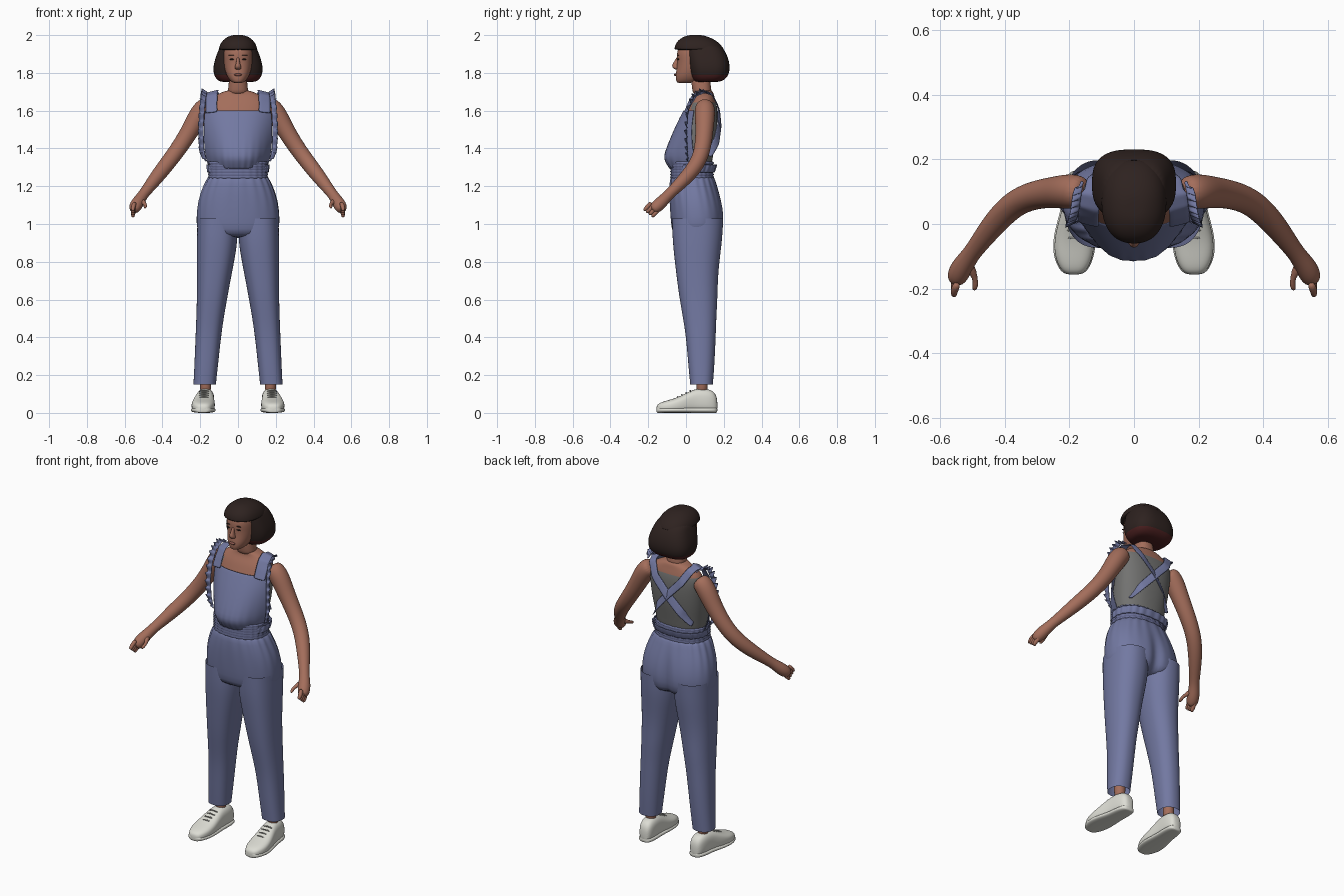
import bpy, bmesh, math
from mathutils import Vector

cube = bpy.data.objects.get("Cube")
if cube:
    bpy.data.objects.remove(cube, do_unlink=True)


def material(name, r, g, b):
    m = bpy.data.materials.new(name)
    m.use_nodes = True
    m.diffuse_color = (r, g, b, 1)
    bsdf = m.node_tree.nodes["Principled BSDF"]
    bsdf.inputs["Base Color"].default_value = (r, g, b, 1)
    bsdf.inputs["Roughness"].default_value = 0.8
    return m


BLUE = material("slate blue cloth", 0.17, 0.19, 0.36)
BAND = material("dark blue gathers", 0.11, 0.12, 0.24)
SKIN = material("warm skin", 0.37, 0.155, 0.105)
LIPS = material("lips", 0.25, 0.09, 0.07)
HAIR = material("dark brown hair", 0.027, 0.016, 0.014)
UNDER = material("reddish hair underside", 0.07, 0.014, 0.014)
GRAY = material("gray undershirt", 0.17, 0.17, 0.165)
WHITE = material("off white shoe", 0.72, 0.72, 0.66)
LACE = material("gray lace", 0.3, 0.3, 0.28)


def loft(name, rings, mats, closed=True, caps=True, mirror=False, smooth=2,
         rule=None, thick=0):
    """Skin a list of point rings into one object."""
    bm = bmesh.new()
    rows = [[bm.verts.new(p) for p in ring] for ring in rings]
    n = len(rows[0])
    for a, b in zip(rows, rows[1:]):
        for i in range(n if closed else n - 1):
            j = (i + 1) % n
            bm.faces.new((a[i], a[j], b[j], b[i]))
    if closed and caps:
        bm.faces.new(rows[0])
        bm.faces.new(rows[-1])
    bmesh.ops.recalc_face_normals(bm, faces=bm.faces)
    for f in bm.faces:
        f.smooth = True
        if rule:
            f.material_index = rule(f.calc_center_median(), f.normal)
    mesh = bpy.data.meshes.new(name)
    bm.to_mesh(mesh)
    bm.free()
    for m in mats:
        mesh.materials.append(m)
    ob = bpy.data.objects.new(name, mesh)
    bpy.context.collection.objects.link(ob)
    if thick:
        ob.modifiers.new("thickness", "SOLIDIFY").thickness = thick
    if mirror:
        ob.modifiers.new("mirror", "MIRROR").use_mirror_merge = False
    if smooth:
        sub = ob.modifiers.new("smooth", "SUBSURF")
        sub.levels = sub.render_levels = smooth
    return ob


def power(v, n):
    return math.copysign(abs(v) ** (2 / n), v)


def oval(z, x0, x1, y0, y1, n=2.3, flute=0, folds=14, seg=32):
    """Horizontal rounded section between x and y limits, optionally pleated."""
    ring = []
    for i in range(seg):
        a = math.tau * i / seg
        k = 1 + flute * math.sin(folds * a)
        ring.append(Vector(((x0 + x1) / 2 + k * (x1 - x0) / 2 * power(math.cos(a), n),
                            (y0 + y1) / 2 + k * (y1 - y0) / 2 * power(math.sin(a), n), z)))
    return ring


def body(rows, **kw):
    """Sections centred on x = 0: height, half width, front, back."""
    return [oval(z, -w, w, f, b, **kw) for z, w, f, b in rows]


def tube(name, pts, mat, mirror=True, seg=14, smooth=1):
    """Round limb through (x, y, z, radius) points."""
    ps = [Vector(p[:3]) for p in pts]
    rings = []
    for i, p in enumerate(ps):
        t = (ps[min(i + 1, len(ps) - 1)] - ps[max(i - 1, 0)]).normalized()
        u = t.cross(Vector((0.3, 1, 0.2))).normalized()
        v = t.cross(u)
        r = pts[i][3]
        rings.append([p + r * (u * math.cos(math.tau * k / seg) + v * math.sin(math.tau * k / seg))
                      for k in range(seg)])
    return loft(name, rings, [mat], mirror=mirror, smooth=smooth)


def ball(name, loc, size, mat, mirror=False):
    rings = []
    for i in range(1, 8):
        a = math.pi * i / 8
        rings.append([Vector(loc) + Vector((size[0] * math.sin(a) * math.cos(math.tau * k / 12),
                                            size[1] * math.sin(a) * math.sin(math.tau * k / 12),
                                            -size[2] * math.cos(a))) for k in range(12)])
    return loft(name, rings, [mat], mirror=mirror, smooth=1)


def sample(pts, t):
    """Point on a polyline, t from 0 to 1."""
    s = t * (len(pts) - 1)
    i = min(int(s), len(pts) - 2)
    return Vector(pts[i]).lerp(Vector(pts[i + 1]), s - i)


# Torso: skin chest and shoulders, gray undershirt elsewhere
def shirt(c, n):
    return 0 if c.z > 1.65 or (c.y < 0.03 and c.z > 1.5) else 1


loft("torso", body([(1.25, .14, -.06, .13), (1.35, .15, -.07, .14), (1.45, .165, -.06, .16),
                    (1.55, .167, -.02, .168), (1.61, .168, .005, .166), (1.645, .162, .02, .16),
                    (1.675, .135, .04, .15), (1.695, .09, .045, .145), (1.71, .055, .04, .135)]),
     [SKIN, GRAY], rule=shirt)
loft("neck", body([(1.68, .06, .035, .14), (1.72, .05, .033, .132), (1.8, .047, .02, .125)]), [SKIN])

# Bib front, curved round to the sides
bib = []
for z, w, front, edge in [(1.29, .15, -.085, .04), (1.315, .162, -.1, .05), (1.345, .172, -.118, .05),
                          (1.38, .178, -.112, .04), (1.45, .184, -.085, .03), (1.53, .184, -.05, .03),
                          (1.59, .178, -.019, .04), (1.603, .176, -.013, .04)]:
    row = []
    for i in range(33):
        u = i / 16 - 1
        crease = .004 * math.sin(i * 1.9) * max(0, (1.42 - z) / .12)
        row.append(Vector((w * u, front + crease + (edge - front) * abs(u) ** 2.6, z)))
    bib.append(row)
loft("bib", bib, [BLUE], closed=False, smooth=1, thick=.006)

# Straps over the shoulders, crossing on the back
strap_path = [(.142, -.005, 1.59), (.142, .018, 1.64), (.14, .045, 1.685), (.135, .09, 1.705),
              (.125, .14, 1.69), (.085, .175, 1.62), (0, .181, 1.53), (-.08, .165, 1.44),
              (-.13, .115, 1.365)]
strap = []
for i in range(33):
    t = i / 32
    p = sample(strap_path, t)
    d = sample(strap_path, min(t + .03, 1)) - sample(strap_path, max(t - .03, 0))
    out = p - Vector((p.x * .8, .085, min(p.z - .06, 1.6)))
    side = d.cross(out).normalized() * (.034 if t < .4 else .024)
    strap.append([p - side, p, p + side])
loft("shoulder_strap", strap, [BLUE], closed=False, mirror=True, smooth=1, thick=.006)

# Frilled armhole trim
frill_path = [(.165, .01, 1.33), (.178, .005, 1.4), (.182, .002, 1.5), (.176, .012, 1.6),
              (.168, .04, 1.67), (.162, .085, 1.7), (.155, .13, 1.69)]
frill = []
for i in range(97):
    p = sample(frill_path, i / 96)
    wave = math.sin(i * math.tau / 7)
    reach = .03 * min(1, i / 12 + .3, (96 - i) / 12 + .3)
    rise = Vector((0, -.25, .5 if p.z > 1.62 else .1))
    across = Vector((.1, -.7, .7)) * wave * .012
    out = (Vector((1, 0, 0)) + rise) * reach
    frill.append([p, p + out * .5 + across * .5, p + out + across])
loft("armhole_frill", frill, [BLUE], closed=False, mirror=True, smooth=1, thick=.004)

# Gathered waistband with alternating ridges
band = []
for i in range(13):
    bulge = .006 * (i % 2)
    band.append(oval(1.24 + i * .0075, -.153 - bulge, .153 + bulge, -.078 - bulge, .142 + bulge,
                     flute=.012, folds=24, seg=96))
loft("waistband", band, [BLUE, BAND], caps=False, smooth=0,
     rule=lambda c, n: 1 if n.z < -.15 else 0)
loft("waist_frill", body([(1.272, .157, -.07, .146), (1.295, .16, -.065, .155), (1.315, .162, -.06, .16)],
                         flute=.022, folds=22, seg=96), [BLUE], caps=False, smooth=1,
     thick=.004)

# Trousers: pleated hips and two tapering legs
hips = []
for z, w, f, b, pleat in [(1.265, .15, -.076, .143, .022), (1.235, .166, -.084, .152, .018),
                          (1.19, .188, -.088, .168, .012), (1.12, .212, -.087, .19, .006),
                          (1.04, .22, -.082, .204, 0), (.97, .219, -.076, .198, 0),
                          (.925, .19, -.06, .17, 0)]:
    ring = oval(z, -w, w, f, b, flute=pleat, folds=20, seg=96)
    for p in ring:
        if p.y > .06:
            p.y -= .02 * math.exp(-(p.x / .03) ** 2) * min(1, max(0, (1.19 - z) / .15))
    hips.append(ring)
loft("trouser_hips", hips, [BLUE], smooth=1)
loft("trouser_leg", [oval(z, i, o, f, b, flute=.006, folds=5) for z, i, o, f, b in [
    (1.03, .004, .215, -.075, .197), (.92, .0, .218, -.073, .192), (.8, .02, .217, -.06, .176),
    (.7, .04, .217, -.048, .168), (.6, .058, .218, -.034, .166), (.5, .076, .221, -.016, .16),
    (.4, .09, .225, .0, .157), (.25, .106, .231, .012, .15), (.15, .117, .236, .022, .142)]],
    [BLUE], caps=False, mirror=True)

# Arms and hands
tube("arm", [(.15, .1, 1.635, .042), (.18, .1, 1.615, .054), (.212, .1, 1.57, .054),
             (.25, .098, 1.5, .048), (.31, .09, 1.405, .044), (.37, .065, 1.325, .042),
             (.425, .01, 1.255, .039), (.475, -.055, 1.19, .031), (.505, -.095, 1.152, .027),
             (.53, -.13, 1.115, .034), (.546, -.16, 1.088, .034), (.552, -.18, 1.07, .022)],
     SKIN, seg=20, smooth=2)
for k, name in enumerate(("little", "ring", "middle", "index")):
    s = Vector((0, -.014, .011)) * k
    tube(name + "_finger", [(*(Vector(p) + s), r) for p, r in
                            (((.545, -.14, 1.082), .013), ((.557, -.165, 1.055), .012),
                             ((.556, -.182, 1.036), .009))], SKIN)
tube("thumb", [(.52, -.115, 1.13, .018), (.496, -.15, 1.11, .014), (.488, -.18, 1.1, .011),
               (.494, -.207, 1.085, .007)], SKIN)

# Head and face
loft("head", body([(1.745, .022, -.045, .02), (1.757, .042, -.053, .07), (1.785, .06, -.056, .1),
                   (1.82, .071, -.05, .13), (1.86, .077, -.046, .15), (1.89, .079, -.049, .16),
                   (1.93, .077, -.045, .16), (1.97, .05, -.01, .13)]), [SKIN])
loft("nose", body([(1.817, .012, -.058, -.03), (1.826, .019, -.07, -.03), (1.838, .015, -.077, -.03),
                   (1.86, .008, -.063, -.03), (1.885, .008, -.05, -.03)], seg=16), [SKIN], smooth=1)
ball("mouth", (0, -.056, 1.79), (.022, .009, .007), LIPS)
ball("eye", (.032, -.041, 1.872), (.014, .006, .004), HAIR, mirror=True)
ball("eyebrow", (.034, -.042, 1.893), (.017, .006, .002), HAIR, mirror=True)

# Bobbed hair: crown with fringe, and full sides with a reddish underside
loft("hair_crown", body([(1.92, .1, -.06, .2), (1.928, .102, -.062, .2), (1.955, .094, -.056, .18),
                         (1.98, .074, -.034, .146), (1.996, .045, -.002, .104),
                         (2.001, .02, .025, .075)]), [HAIR])
loft("hair_bob", body([(1.75, .085, .055, .165), (1.76, .108, .04, .2), (1.785, .128, .025, .226),
                       (1.83, .133, .015, .234), (1.88, .12, .008, .224), (1.93, .1, .0, .2),
                       (1.96, .085, .01, .165)], n=2.8), [HAIR, UNDER],
     rule=lambda c, n: 1 if n.z < -.5 else 0)

# Shoes, soles, laces and ankles
shoe = [(-.157, .186, .018, .035), (-.145, .186, .04, .052), (-.1, .186, .06, .066),
        (-.05, .184, .063, .08), (0, .18, .056, .104), (.05, .174, .047, .13),
        (.11, .17, .046, .128), (.15, .167, .038, .115), (.167, .166, .02, .075)]


def shoe_rings(grow, height):
    return [[Vector((x + (w + grow) * power(math.cos(a), 2.7), y,
                     min(h, height) * (.5 + .5 * power(math.sin(a), 2.7))))
             for a in (math.tau * k / 24 for k in range(24))] for y, x, w, h in shoe]


loft("shoe_upper", shoe_rings(0, 1), [WHITE], mirror=True)
loft("shoe_sole", shoe_rings(.004, .03), [WHITE], mirror=True)
for i in range(4):
    y = -.045 + i * .022
    z = .088 + i * .011
    tube("lace", [(.15, y + .004, z - .009, .004), (.18, y, z, .004), (.21, y + .004, z - .009, .004)],
         LACE, seg=8)
tube("ankle", [(.172, .085, .1, .031), (.172, .085, .15, .03), (.173, .085, .22, .035)], SKIN)
